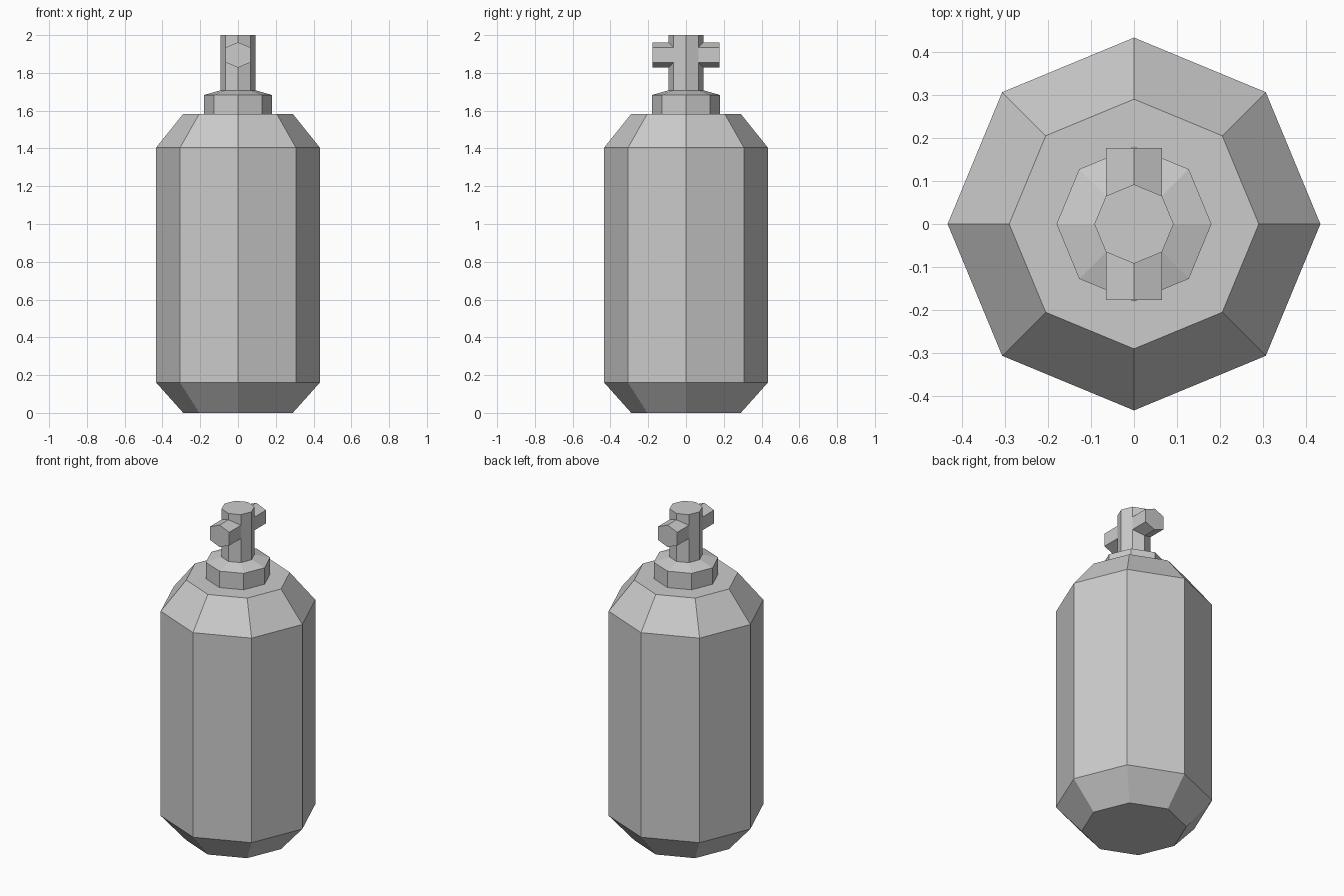
import bpy, bmesh
from math import cos, sin, pi

if "Cube" in bpy.data.objects:
    bpy.data.objects.remove(bpy.data.objects["Cube"])

SIDES = 8


def make_object(name, rings, cap_start=True, cap_end=True):
    """Skin a series of matching rings into a flat-shaded mesh."""
    bm = bmesh.new()
    loops = [[bm.verts.new(p) for p in ring] for ring in rings]
    n = len(loops[0])
    for a, b in zip(loops, loops[1:]):
        for i in range(n):
            j = (i + 1) % n
            bm.faces.new((a[i], a[j], b[j], b[i]))
    if cap_start:
        bm.faces.new(loops[0][::-1])
    if cap_end:
        bm.faces.new(loops[-1])
    bmesh.ops.recalc_face_normals(bm, faces=bm.faces)
    mesh = bpy.data.meshes.new(name)
    bm.to_mesh(mesh)
    bm.free()
    obj = bpy.data.objects.new(name, mesh)
    bpy.context.collection.objects.link(obj)
    return obj


def octagon(r, z):
    return [(r * cos(2 * pi * i / SIDES), r * sin(2 * pi * i / SIDES), z)
            for i in range(SIDES)]


# Tank body with chamfered base and shoulder
make_object("tank_body", [octagon(r, z) for r, z in
            [(0.29, 0), (0.433, 0.16), (0.433, 1.405), (0.29, 1.583)]])

# Neck collar and valve stem
make_object("valve_stem", [octagon(r, z) for r, z in
            [(0.18, 1.583), (0.18, 1.683), (0.092, 1.708), (0.092, 2.0)]])

# Hexagonal cross bar through the stem
hexagon = [(0, 0.067), (0.065, 0.04), (0.065, -0.04),
           (0, -0.067), (-0.065, -0.04), (-0.065, 0.04)]
make_object("valve_crossbar", [[(x, y, 1.895 + z) for x, z in hexagon]
                               for y in (-0.177, 0.177)])
